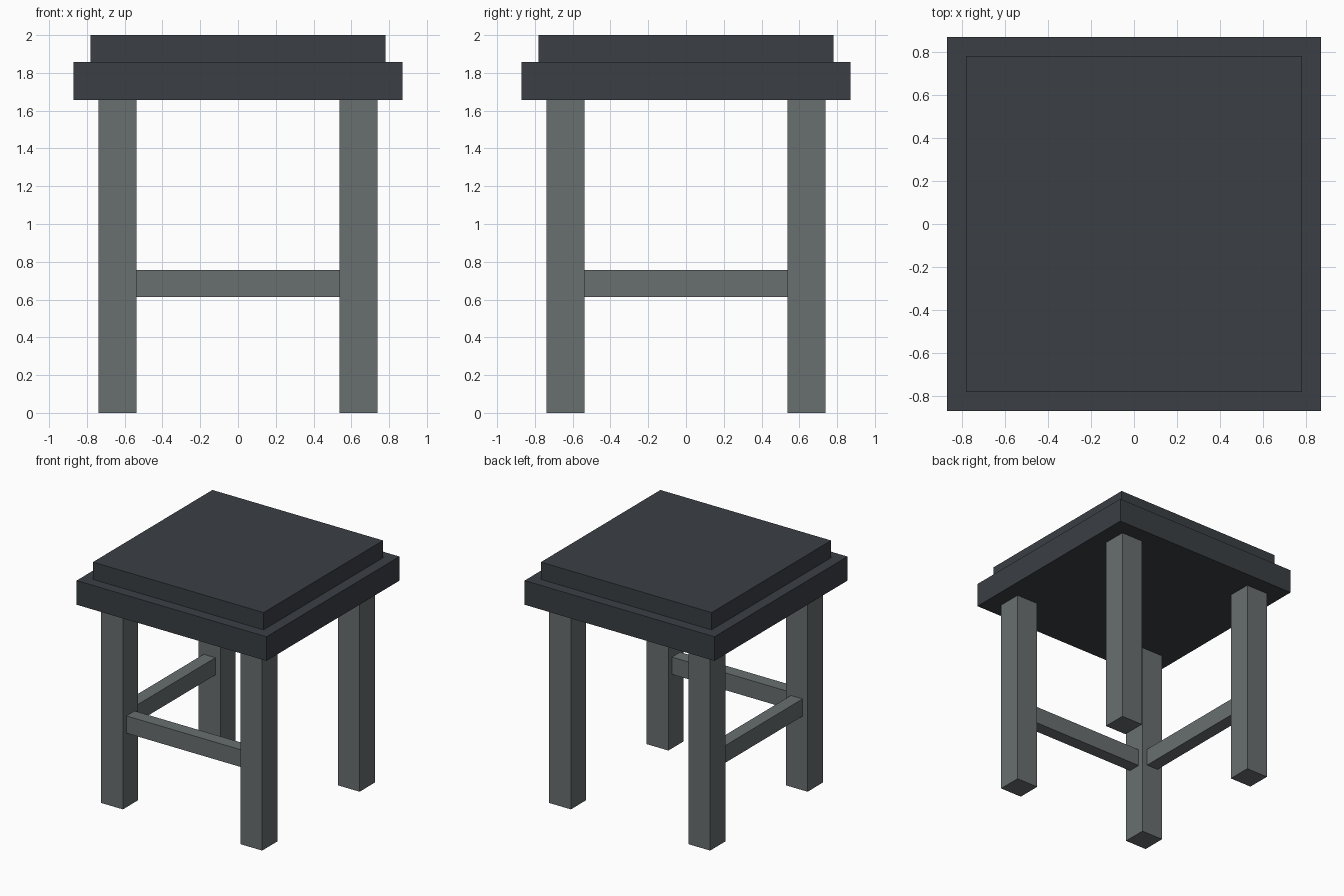
import bpy

default = bpy.data.objects.get("Cube")
if default:
    bpy.data.objects.remove(default, do_unlink=True)


def material(name, rgb):
    mat = bpy.data.materials.new(name)
    mat.use_nodes = True
    mat.diffuse_color = (*rgb, 1)
    mat.node_tree.nodes["Principled BSDF"].inputs["Base Color"].default_value = (*rgb, 1)
    return mat


def box(name, center, size, mat):
    bpy.ops.mesh.primitive_cube_add(size=1, location=center)
    obj = bpy.context.object
    obj.name = name
    obj.scale = size
    bpy.ops.object.transform_apply(location=False, rotation=False, scale=True)
    obj.data.materials.append(mat)
    return obj


charcoal = material("charcoal", (0.043, 0.050, 0.058))
grey = material("grey", (0.138, 0.156, 0.159))

SEAT_BOTTOM, SEAT_TOP, TOP = 1.657, 1.857, 2.0
LEG, LEG_POS = 0.2, 0.638
RAIL_Z, RAIL_HEIGHT, RAIL_DEPTH = 0.685, 0.143, 0.107

# Seat slab and the smaller raised pad on it
box("seat", (0, 0, (SEAT_BOTTOM + SEAT_TOP) / 2), (1.74, 1.74, SEAT_TOP - SEAT_BOTTOM), charcoal)
box("seat_pad", (0, 0, (SEAT_TOP + TOP) / 2), (1.564, 1.564, TOP - SEAT_TOP), charcoal)

# Four square legs
for depth, y in (("front", -LEG_POS), ("back", LEG_POS)):
    for side, x in (("right", -LEG_POS), ("left", LEG_POS)):
        box(f"{depth}_{side}_leg", (x, y, SEAT_BOTTOM / 2), (LEG, LEG, SEAT_BOTTOM), grey)

# Two stretchers between the legs, on adjacent sides
span = 2 * LEG_POS - LEG
box("front_stretcher", (0, -LEG_POS, RAIL_Z), (span, RAIL_DEPTH, RAIL_HEIGHT), grey)
box("right_stretcher", (-LEG_POS, 0, RAIL_Z), (RAIL_DEPTH, span, RAIL_HEIGHT), grey)
